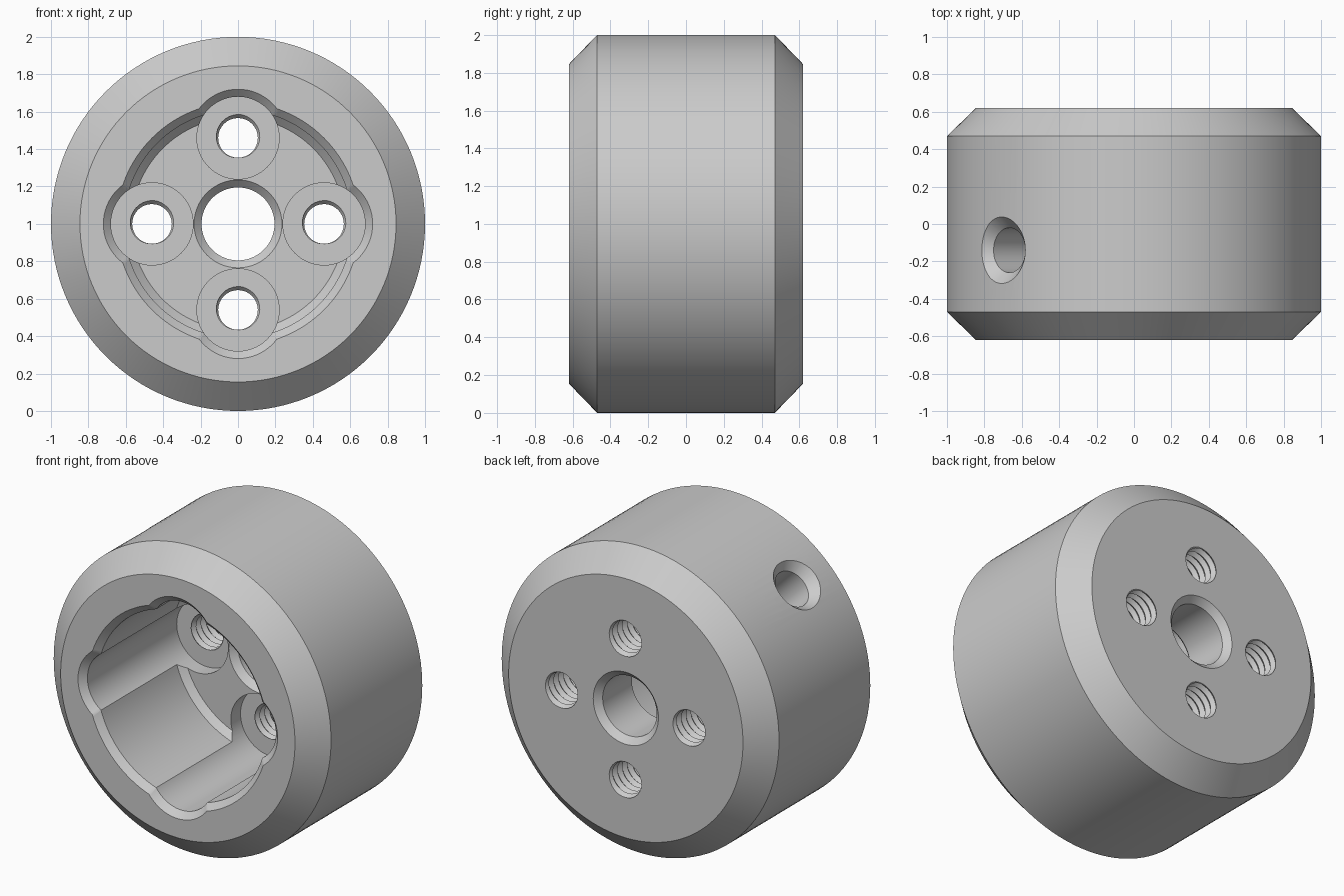
import bpy, bmesh, math
from mathutils import Vector, Matrix

if "Cube" in bpy.data.objects:
    bpy.data.objects.remove(bpy.data.objects["Cube"])

AXIS_Z = 1.0      # height of the main axis
SEG = 128


def finish(name, bm, matrix):
    bmesh.ops.recalc_face_normals(bm, faces=bm.faces)
    me = bpy.data.meshes.new(name)
    bm.to_mesh(me)
    bm.free()
    me.transform(matrix)
    ob = bpy.data.objects.new(name, me)
    bpy.context.collection.objects.link(ob)
    return ob


def revolve(name, profile, matrix, seg=SEG):
    """Solid of revolution about y from (radius, y) points, closed with caps."""
    bm = bmesh.new()
    rings = [[bm.verts.new((r * math.cos(a), y, r * math.sin(a)))
              for a in (2 * math.pi * i / seg for i in range(seg))]
             for r, y in profile]
    for lo, hi in zip(rings, rings[1:]):
        for i in range(seg):
            j = (i + 1) % seg
            bm.faces.new((lo[i], lo[j], hi[j], hi[i]))
    bm.faces.new(rings[0])
    bm.faces.new(rings[-1])
    return finish(name, bm, matrix)


def thread(name, r_minor, r_major, pitch, y0, turns, matrix, n=32):
    """Closed helical V-thread solid about y."""
    bm = bmesh.new()

    def helix(r, shift, count):
        return [bm.verts.new((r * math.cos(2 * math.pi * k / n),
                              y0 + pitch * (k / n + shift),
                              r * math.sin(2 * math.pi * k / n)))
                for k in range(count)]
    total = n * turns
    a = helix(r_minor, 0, total + n + 1)
    b = helix(r_major, 0.5, total + 1)
    for k in range(total):
        bm.faces.new((a[k], a[k + 1], b[k + 1], b[k]))
        bm.faces.new((b[k], b[k + 1], a[k + n + 1], a[k + n]))
    # fan caps at both ends
    for loop, y in ((a[:n + 1] + [b[0]], y0),
                    (a[total:] + [b[total]], y0 + pitch * (turns + 1))):
        c = bm.verts.new((0, y, 0))
        for p, q in zip(loop, loop[1:] + loop[:1]):
            bm.faces.new((p, q, c))
    return finish(name, bm, matrix)


centre = Matrix.Translation((0, 0, AXIS_Z))

# chamfered round body
body = revolve("collar_body", [(0.845, -0.62), (1, -0.47), (1, 0.47), (0.845, 0.62)], centre)

cutters = []
# front pocket, chamfered at its mouth and floor
cutters.append(revolve("pocket_cutter", [(0.70, -0.67), (0.61, -0.58), (0.61, 0.20), (0.57, 0.24)], centre))

# four counterbores with threaded holes
for i in range(4):
    ang = i * math.pi / 2
    m = Matrix.Translation((0.46 * math.cos(ang), 0, AXIS_Z + 0.46 * math.sin(ang)))
    cutters.append(revolve("counterbore_cutter", [(0.31, -0.67), (0.22, -0.58), (0.22, 0.34)], m, 64))
    cutters.append(thread("thread_cutter", 0.106, 0.126, 0.05, 0.253, 8, m))

# central bore, chamfered at both ends
cutters.append(revolve("bore_cutter", [(0.285, 0.19), (0.195, 0.28), (0.195, 0.58), (0.285, 0.67)], centre, 64))

# countersunk radial screw hole
turn = Vector((0, 1, 0)).rotation_difference(Vector((-1, 0, 1))).to_matrix().to_4x4()
cutters.append(revolve("radial_hole_cutter", [(0.12, 0.40), (0.12, 0.942), (0.278, 1.10)],
                       Matrix.Translation((0, -0.14, AXIS_Z)) @ turn, 64))

for c in cutters:
    c.hide_render = True
    mod = body.modifiers.new(c.name, 'BOOLEAN')
    mod.operation = 'DIFFERENCE'
    mod.solver = 'EXACT'
    mod.object = c

# bake the cuts and remove the cutters
bpy.context.view_layer.update()
dg = bpy.context.evaluated_depsgraph_get()
result = bpy.data.meshes.new_from_object(body.evaluated_get(dg))
body.modifiers.clear()
body.data = result
for c in cutters:
    bpy.data.objects.remove(c, do_unlink=True)

bpy.context.view_layer.objects.active = body
body.select_set(True)
bpy.ops.object.shade_smooth_by_angle(angle=math.radians(25))
